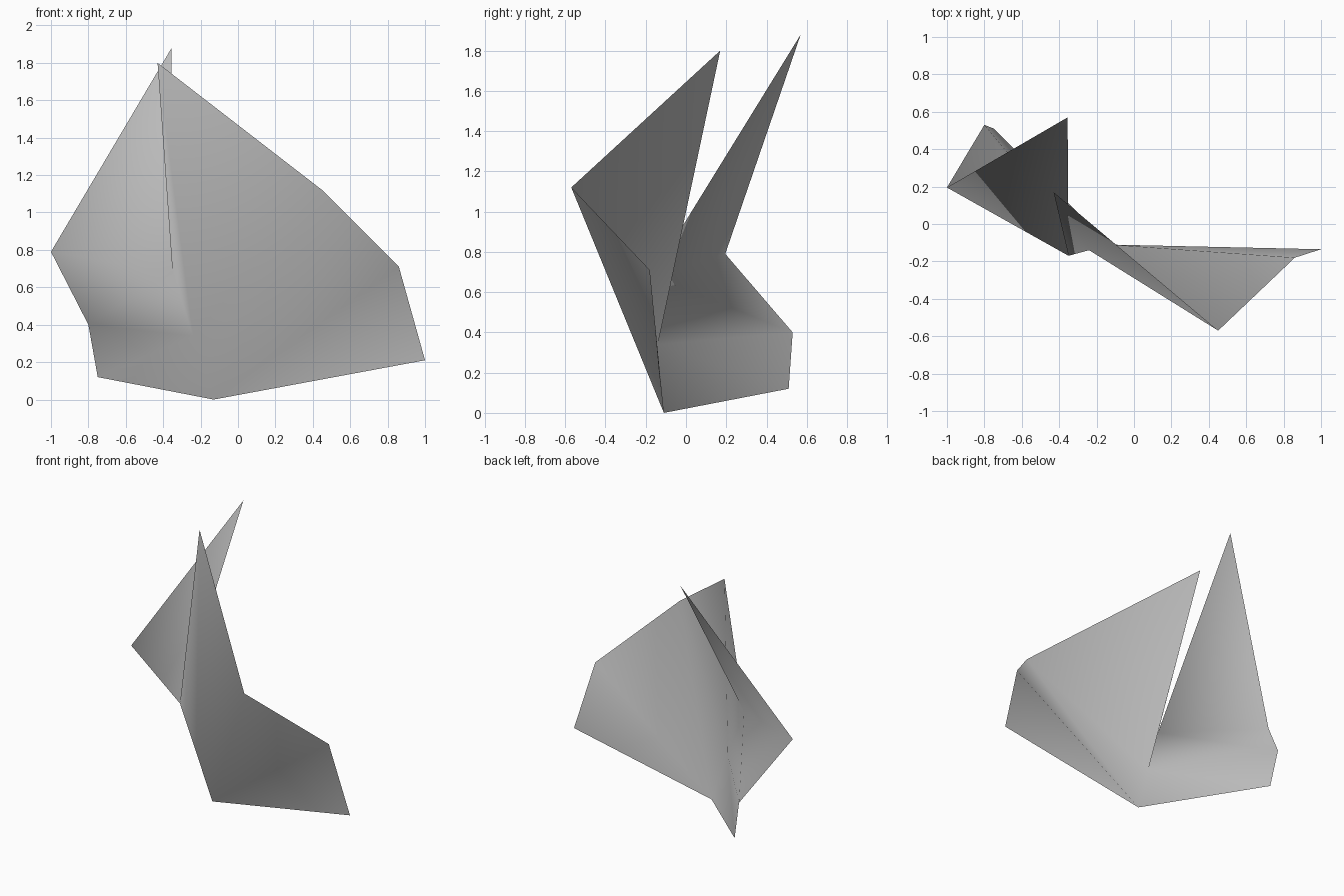
import bpy
import bmesh

if "Cube" in bpy.data.objects:
    bpy.data.objects.remove(bpy.data.objects["Cube"])

# Corner points of the folded shard: name -> position
points = {
    "base": (-0.13, -0.11, 0.0),
    "right_low": (1.0, -0.135, 0.21),
    "right_mid": (0.86, -0.18, 0.71),
    "right_front": (0.45, -0.57, 1.12),
    "right_tip": (-0.43, 0.17, 1.80),
    "slit_fold": (-0.24, -0.14, 0.34),
    "slit_end": (-0.35, -0.17, 0.68),
    "left_tip": (-0.355, 0.57, 1.88),
    "left_mid": (-1.0, 0.195, 0.79),
    "left_back": (-0.80, 0.53, 0.40),
    "left_low": (-0.75, 0.51, 0.12),
}

# Facets, wound to face the front
facets = [
    # right wing
    ("base", "right_low", "right_mid"),
    ("base", "right_mid", "right_front"),
    ("base", "right_front", "slit_fold"),
    ("slit_fold", "right_front", "right_tip"),
    ("slit_fold", "right_tip", "slit_end"),
    # left wing
    ("slit_end", "left_tip", "left_mid"),
    ("slit_end", "left_mid", "left_back"),
    ("slit_fold", "slit_end", "left_back"),
    ("slit_fold", "left_back", "left_low"),
    ("slit_fold", "left_low", "base"),
]

# Thin folded sheet
bm = bmesh.new()
verts = {name: bm.verts.new(co) for name, co in points.items()}
for facet in facets:
    bm.faces.new([verts[name] for name in facet]).smooth = True
mesh = bpy.data.meshes.new("folded_shard")
bm.to_mesh(mesh)
bm.free()
shard = bpy.data.objects.new("folded_shard", mesh)
bpy.context.collection.objects.link(shard)

# Plain grey
grey = bpy.data.materials.new("plain_grey")
grey.diffuse_color = (0.5, 0.5, 0.5, 1.0)
grey.use_nodes = True
grey.node_tree.nodes["Principled BSDF"].inputs["Base Color"].default_value = grey.diffuse_color
mesh.materials.append(grey)
